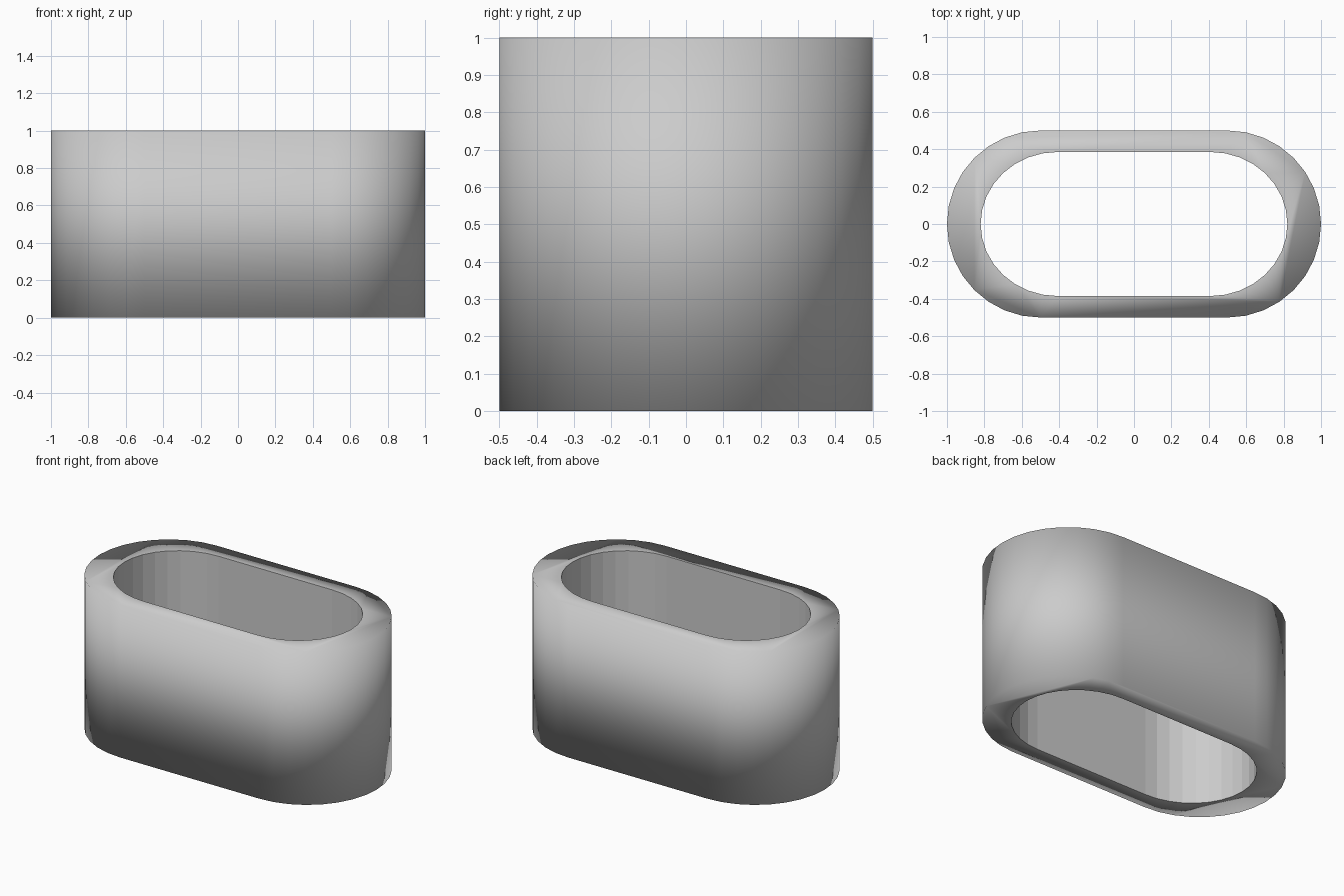
import bpy, bmesh, math

if "Cube" in bpy.data.objects:
    bpy.data.objects.remove(bpy.data.objects["Cube"])

SEG = 8  # segments per quarter turn


def stadium_prism(name, sx, sy, z0, z1, smooth):
    """Extruded rounded slot, scaled in x and y."""
    bm = bmesh.new()
    pts = []
    for side in (1, -1):
        for i in range(2 * SEG + 1):
            a = -math.pi / 2 + math.pi * i / (2 * SEG)
            pts.append((side * (0.5 + 0.5 * math.cos(a)) * sx,
                        side * 0.5 * math.sin(a) * sy))
    base = bm.faces.new([bm.verts.new((x, y, z0)) for x, y in pts])
    res = bmesh.ops.extrude_face_region(bm, geom=[base])
    for g in res["geom"]:
        if isinstance(g, bmesh.types.BMVert):
            g.co.z = z1
    bmesh.ops.recalc_face_normals(bm, faces=bm.faces[:])
    for f in bm.faces:
        f.smooth = smooth
    mesh = bpy.data.meshes.new(name)
    bm.to_mesh(mesh)
    bm.free()
    obj = bpy.data.objects.new(name, mesh)
    bpy.context.collection.objects.link(obj)
    return obj


# Outer sleeve, softly shaded
sleeve = stadium_prism("oval_sleeve", 1, 1, 0, 1, True)

# Through opening with flat facets
opening = stadium_prism("opening_cutter", 0.82, 0.77, -0.5, 1.5, False)
opening.hide_render = True
opening.hide_viewport = True

cut = sleeve.modifiers.new("opening", "BOOLEAN")
cut.operation = "DIFFERENCE"
cut.solver = "EXACT"
cut.object = opening
